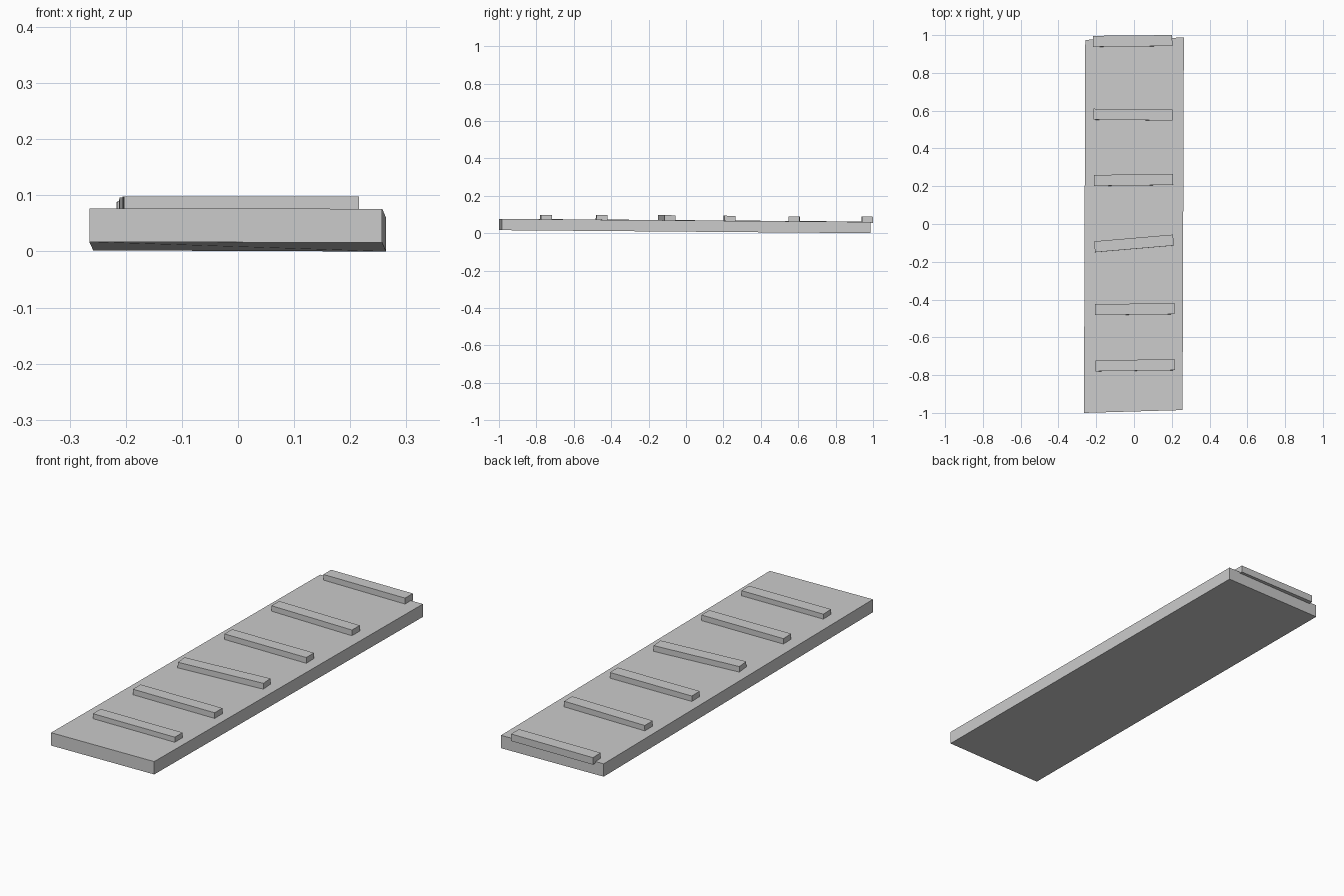
import bpy
import bmesh
from math import atan2
from mathutils import Matrix, Vector

cube = bpy.data.objects.get("Cube")
if cube:
    bpy.data.objects.remove(cube, do_unlink=True)

# One plain grey for the whole ramp
grey = bpy.data.materials.new("plain grey")
grey.use_nodes = True
color = (0.6, 0.6, 0.6, 1)
grey.diffuse_color = color
grey.node_tree.nodes["Principled BSDF"].inputs["Base Color"].default_value = color


def add_object(name, bm):
    bmesh.ops.recalc_face_normals(bm, faces=bm.faces)
    mesh = bpy.data.meshes.new(name)
    bm.to_mesh(mesh)
    bm.free()
    mesh.materials.append(grey)
    obj = bpy.data.objects.new(name, mesh)
    bpy.context.collection.objects.link(obj)
    return obj


# Plank: slightly skewed outline, sloping down towards the back
outline = [(-0.265, -1.0, 0.017), (0.257, -0.985, 0.016),
           (0.264, 0.987, 0.0), (-0.258, 0.975, 0.002)]
bm = bmesh.new()
base = bm.faces.new([bm.verts.new(p) for p in outline])
lifted = bmesh.ops.extrude_face_region(bm, geom=[base], use_keep_orig=True)
top_verts = [g for g in lifted["geom"] if isinstance(g, bmesh.types.BMVert)]
bmesh.ops.translate(bm, verts=top_verts, vec=(0, 0, 0.06))
add_object("plank", bm)

# Cleats: centre x, centre y, top height, yaw
cleats = [(0.006, -0.748, 0.098, 0.014), (0.004, -0.451, 0.098, 0.012),
          (0.0, -0.103, 0.096, 0.085), (-0.002, 0.233, 0.093, 0.012),
          (-0.005, 0.579, 0.090, -0.01), (-0.007, 0.969, 0.088, 0.01)]
pitch = -atan2(0.017, 1.98)
size = Vector((0.419, 0.058, 0.033))
for i, (x, y, top, yaw) in enumerate(cleats):
    bm = bmesh.new()
    bmesh.ops.create_cube(bm, size=1)
    bmesh.ops.scale(bm, vec=size, verts=bm.verts)
    place = (Matrix.Translation((x, y, top - size.z / 2))
             @ Matrix.Rotation(pitch, 4, "X") @ Matrix.Rotation(yaw, 4, "Z"))
    bm.transform(place)
    add_object(f"cleat_{i + 1}", bm)
